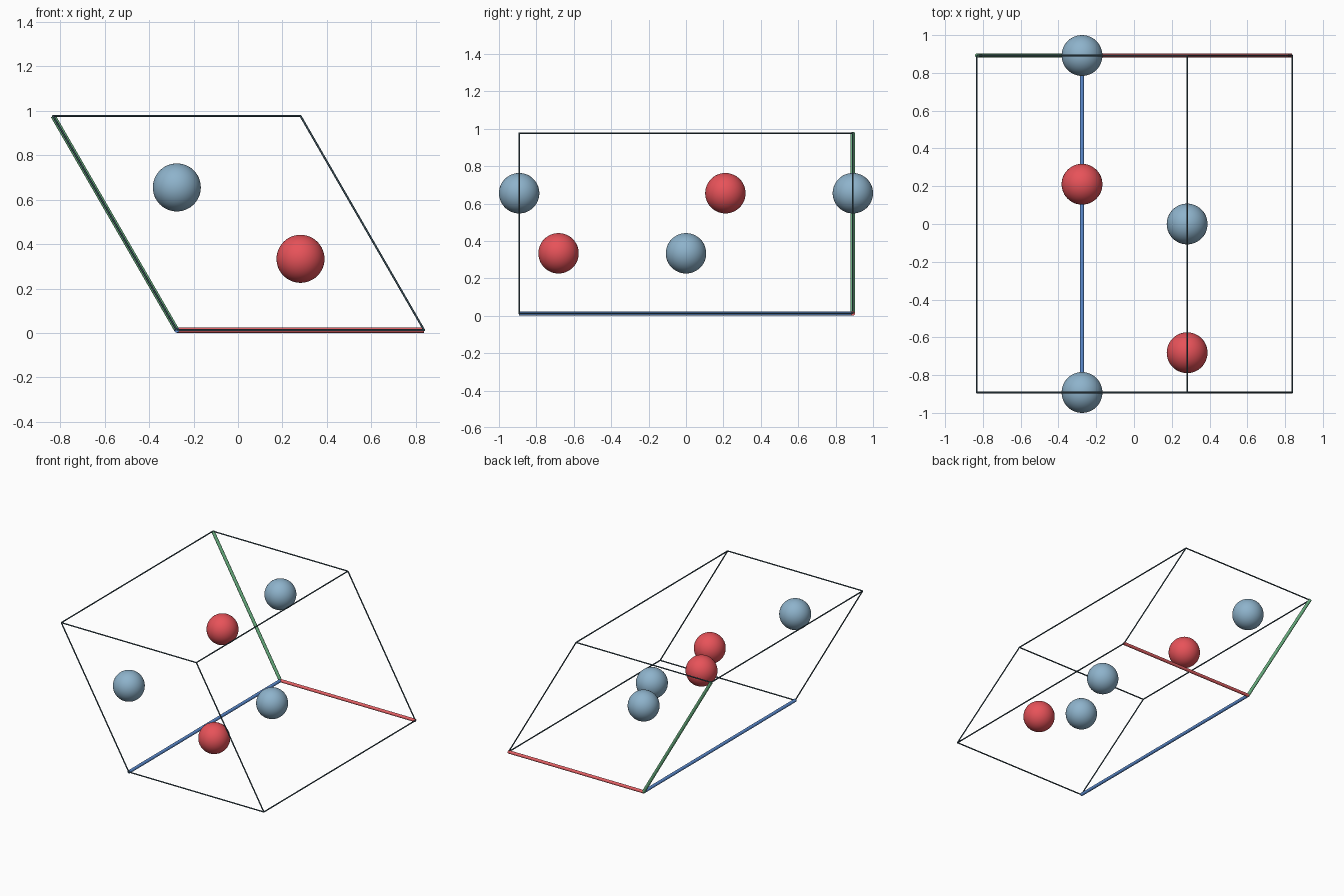
import bpy
import math
from mathutils import Vector

if "Cube" in bpy.data.objects:
    bpy.data.objects.remove(bpy.data.objects["Cube"])


def material(name, color):
    m = bpy.data.materials.new(name)
    m.diffuse_color = (*color, 1)
    m.use_nodes = True
    m.node_tree.nodes["Principled BSDF"].inputs["Base Color"].default_value = m.diffuse_color
    return m


SLATE = material("slate blue", (0.27, 0.45, 0.60))
RED = material("red", (0.80, 0.085, 0.10))
AXIS_RED = material("axis red", (0.78, 0.12, 0.13))
GREEN = material("axis green", (0.15, 0.46, 0.23))
BLUE = material("axis blue", (0.11, 0.27, 0.65))
DARK = material("frame slate", (0.045, 0.085, 0.11))

# Skewed hexagonal cell: corner and its three edge vectors
AXIS_R, LINE_R, BALL_R = 0.0115, 0.0045, 0.108
SIDE = 1.113
origin = Vector((-SIDE / 4 + 0.003, 0.892, AXIS_R + 0.001))
a = Vector((SIDE, 0, 0))
b = Vector((-SIDE / 2, 0, SIDE * math.sqrt(3) / 2))
c = Vector((0, -1.784, 0))


def finish(name, mat):
    ob = bpy.context.object
    ob.name = name
    ob.data.materials.append(mat)
    bpy.ops.object.shade_smooth_by_angle(angle=math.radians(50))


def rod(name, start, end, radius, mat, sides):
    d = end - start
    bpy.ops.mesh.primitive_cylinder_add(
        vertices=sides, radius=radius, depth=d.length,
        location=(start + end) / 2,
        rotation=d.to_track_quat('Z', 'Y').to_euler())
    finish(name, mat)


def ball(name, u, v, w, mat):
    bpy.ops.mesh.primitive_uv_sphere_add(
        segments=48, ring_count=24, radius=BALL_R,
        location=origin + a * u + b * v + c * w)
    finish(name, mat)


# Thick coloured axes from the shared corner
for name, vec, mat in (("red_axis", a, AXIS_RED), ("green_axis", b, GREEN),
                       ("blue_axis", c, BLUE)):
    rod(name, origin, origin + vec, AXIS_R, mat, 16)

# Thin frame along the nine other cell edges
for vec, p, q in ((a, b, c), (b, a, c), (c, a, b)):
    for i, j in ((0, 1), (1, 0), (1, 1)):
        s = origin + p * i + q * j
        rod("frame_edge", s, s + vec, LINE_R, DARK, 8)

# Balls inside the cell
for w in (0, 1):
    ball("slate_ball", 1 / 3, 2 / 3, w, SLATE)
ball("slate_ball", 2 / 3, 1 / 3, 0.5, SLATE)
ball("red_ball", 1 / 3, 2 / 3, 0.382, RED)
ball("red_ball", 2 / 3, 1 / 3, 0.882, RED)
